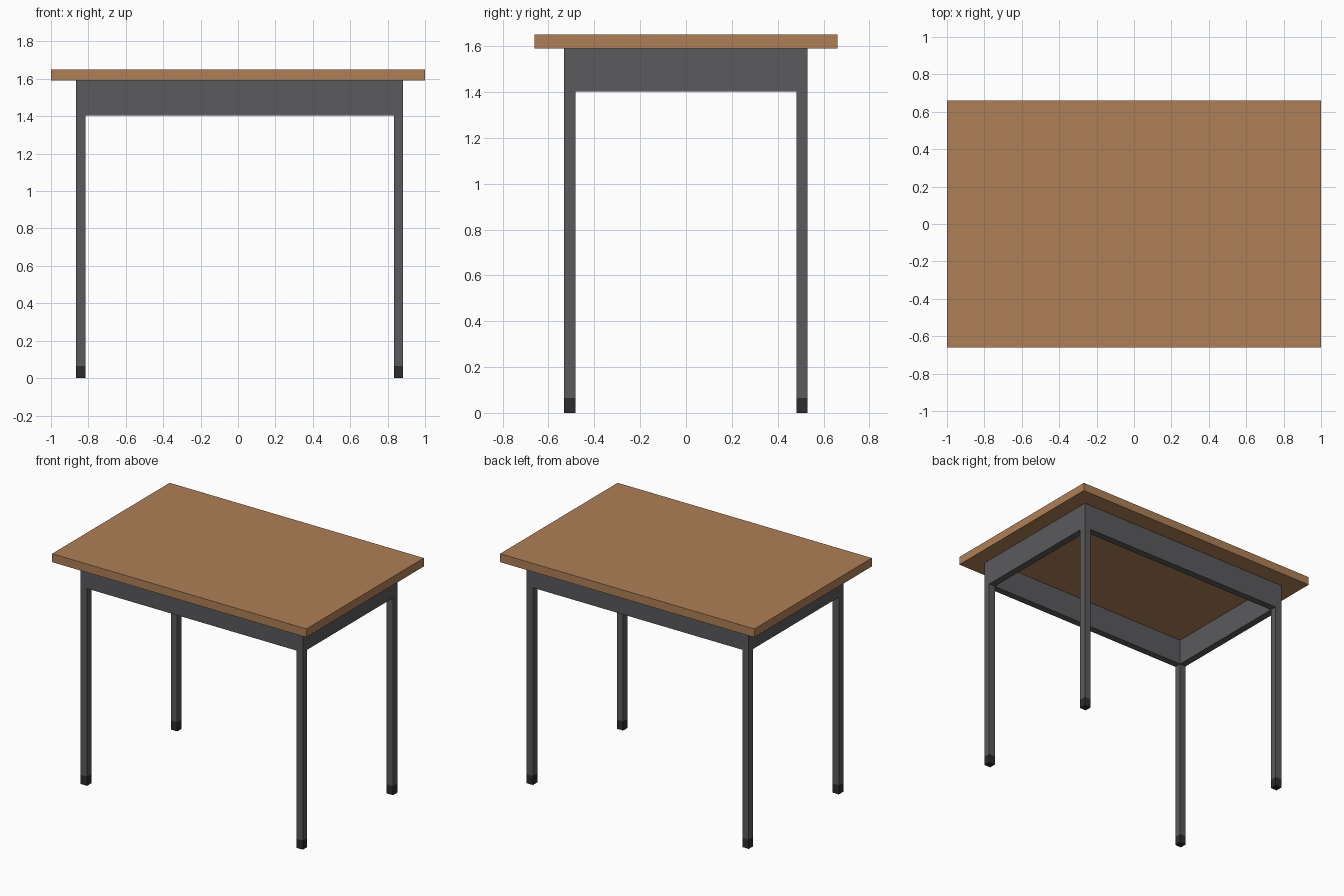
import bpy, bmesh
from mathutils import Vector

if "Cube" in bpy.data.objects:
    bpy.data.objects.remove(bpy.data.objects["Cube"])


def material(name, color):
    m = bpy.data.materials.new(name)
    m.diffuse_color = (*color, 1)
    m.use_nodes = True
    m.node_tree.nodes["Principled BSDF"].inputs["Base Color"].default_value = m.diffuse_color
    return m


wood = material("warm wood", (0.43, 0.215, 0.094))
metal = material("dark grey metal", (0.103, 0.103, 0.109))
rubber = material("black rubber", (0.025, 0.025, 0.025))


def box(name, lo, hi, mat):
    """Axis-aligned box between two corners."""
    lo, hi = Vector(lo), Vector(hi)
    bm = bmesh.new()
    bmesh.ops.create_cube(bm, size=1)
    bmesh.ops.scale(bm, vec=hi - lo, verts=bm.verts)
    bmesh.ops.translate(bm, vec=(lo + hi) / 2, verts=bm.verts)
    mesh = bpy.data.meshes.new(name)
    bm.to_mesh(mesh)
    bm.free()
    mesh.materials.append(mat)
    ob = bpy.data.objects.new(name, mesh)
    bpy.context.collection.objects.link(ob)
    return ob


Z_FOOT, Z_APRON, Z_TOP = 0.065, 1.403, 1.59
# outer and inner limits of the legs along each axis
X = {"left": (-0.865, -0.815), "right": (0.833, 0.883)}
Y = {"front": (-0.533, -0.483), "back": (0.481, 0.531)}

# table top
box("table_top", (-1, -0.66, Z_TOP), (1, 0.66, 1.65), wood)

# legs with rubber feet
for yn, (y0, y1) in Y.items():
    for xn, (x0, x1) in X.items():
        box(f"{yn}_{xn}_leg", (x0, y0, Z_FOOT), (x1, y1, Z_TOP), metal)
        box(f"{yn}_{xn}_foot", (x0, y0, 0), (x1, y1, Z_FOOT), rubber)

# aprons between the legs
for yn, (y0, y1) in Y.items():
    box(f"{yn}_apron", (X["left"][1], y0, Z_APRON), (X["right"][0], y1, Z_TOP), metal)
for xn, (x0, x1) in X.items():
    box(f"{xn}_apron", (x0, Y["front"][1], Z_APRON), (x1, Y["back"][0], Z_TOP), metal)
